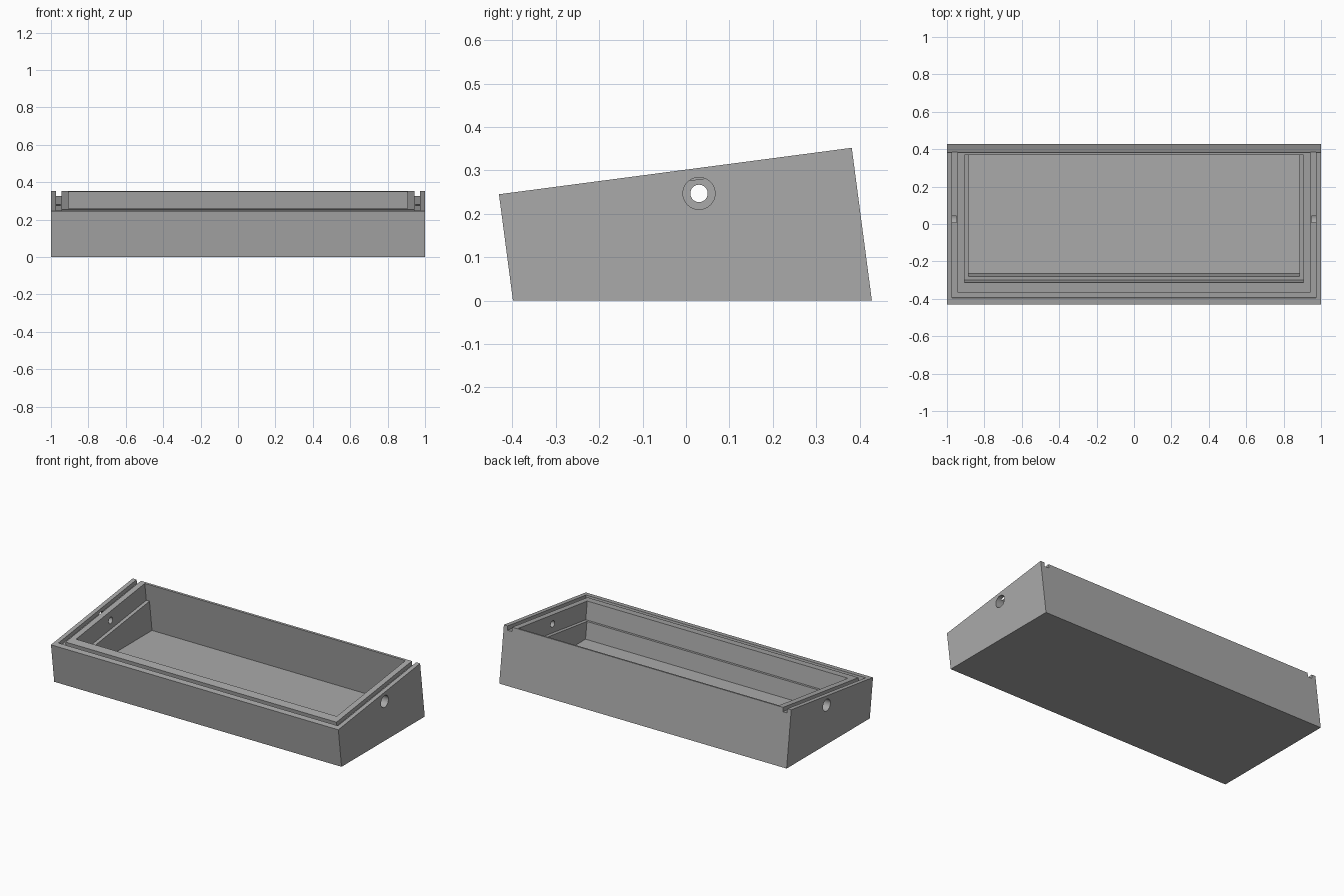
import bpy, bmesh, math

cube = bpy.data.objects.get("Cube")
if cube:
    bpy.data.objects.remove(cube, do_unlink=True)

grey = bpy.data.materials.new("plain grey")
grey.use_nodes = True
colour = (0.4, 0.4, 0.4, 1)
grey.diffuse_color = colour
grey.node_tree.nodes["Principled BSDF"].inputs["Base Color"].default_value = colour

# The rim is a plane tilted up towards the back
TILT = math.radians(7.5)
S, C = math.sin(TILT), math.cos(TILT)
FRONT_Y, FRONT_Z = -0.431, 0.245
LENGTH = 0.82


def rim(along, depth):
    """Side-view point measured along the rim from the front, and down square to it."""
    return (FRONT_Y + along * C + depth * S, FRONT_Z + along * S - depth * C)


def drop(along, z):
    """Side-view point square below the rim at a given height."""
    return rim(along, (FRONT_Z + along * S - z) / C)


def prism(name, profile, x0, x1):
    """Extrude a side-view profile across the width."""
    bm = bmesh.new()
    face = bm.faces.new([bm.verts.new((x0, y, z)) for y, z in profile])
    new = bmesh.ops.extrude_face_region(bm, geom=[face])["geom"]
    bmesh.ops.translate(bm, vec=(x1 - x0, 0, 0),
                        verts=[v for v in new if isinstance(v, bmesh.types.BMVert)])
    bmesh.ops.recalc_face_normals(bm, faces=bm.faces)
    mesh = bpy.data.meshes.new(name)
    bm.to_mesh(mesh)
    bm.free()
    obj = bpy.data.objects.new(name, mesh)
    bpy.context.collection.objects.link(obj)
    mesh.materials.append(grey)
    return obj


def slab(name, a0, a1, depth, x0, x1):
    """Cutter sunk into the rim between two distances from the front."""
    top = -0.06
    return prism(name, [rim(a0, top), rim(a1, top), rim(a1, depth), rim(a0, depth)], x0, x1)


def bore(name, radius, x0, x1):
    """Cutter for a round hole running sideways."""
    bpy.ops.mesh.primitive_cylinder_add(vertices=48, radius=radius, depth=x1 - x0,
                                        location=((x0 + x1) / 2, 0.03, 0.247),
                                        rotation=(0, math.pi / 2, 0))
    obj = bpy.context.object
    obj.name = name
    return obj


def cut(body, cutter):
    cutter.hide_render = True
    mod = body.modifiers.new(cutter.name, "BOOLEAN")
    mod.operation = "DIFFERENCE"
    mod.solver = "EXACT"
    mod.object = cutter
    bpy.context.view_layer.objects.active = body
    bpy.ops.object.modifier_apply(modifier=mod.name)
    bpy.data.objects.remove(cutter, do_unlink=True)


# Outer body with a flat base
tray = prism("tray_body", [rim(0, 0), rim(LENGTH, 0), drop(LENGTH, 0), drop(0, 0)], -1, 1)

# Upper cavity, then a narrower lower one that leaves a ledge and a level floor
BACK = 0.807
cut(tray, slab("upper_cavity", 0.118, BACK, 0.113, -0.907, 0.907))
cut(tray, prism("lower_cavity", [rim(0.138, 0.05), rim(BACK, 0.05),
                                 drop(BACK, 0.045), drop(0.138, 0.045)], -0.885, 0.885))

# Lid groove around the front and sides, open at the back
cut(tray, slab("front_groove", 0.036, 0.064, 0.026, -0.973, 0.973))
for x0, x1 in ((-0.973, -0.943), (0.943, 0.973)):
    cut(tray, slab("side_groove", 0.036, 0.9, 0.026, x0, x1))

# Counterbored hole through both side walls
for side in (-1, 1):
    cut(tray, bore("cable_hole", 0.02, *sorted((side * 0.86, side * 1.1))))
    cut(tray, bore("counterbore", 0.037, *sorted((side * 0.95, side * 1.1))))

bpy.ops.object.select_all(action="DESELECT")
tray.select_set(True)
bpy.context.view_layer.objects.active = tray
bpy.ops.object.shade_smooth_by_angle(angle=math.radians(30))
